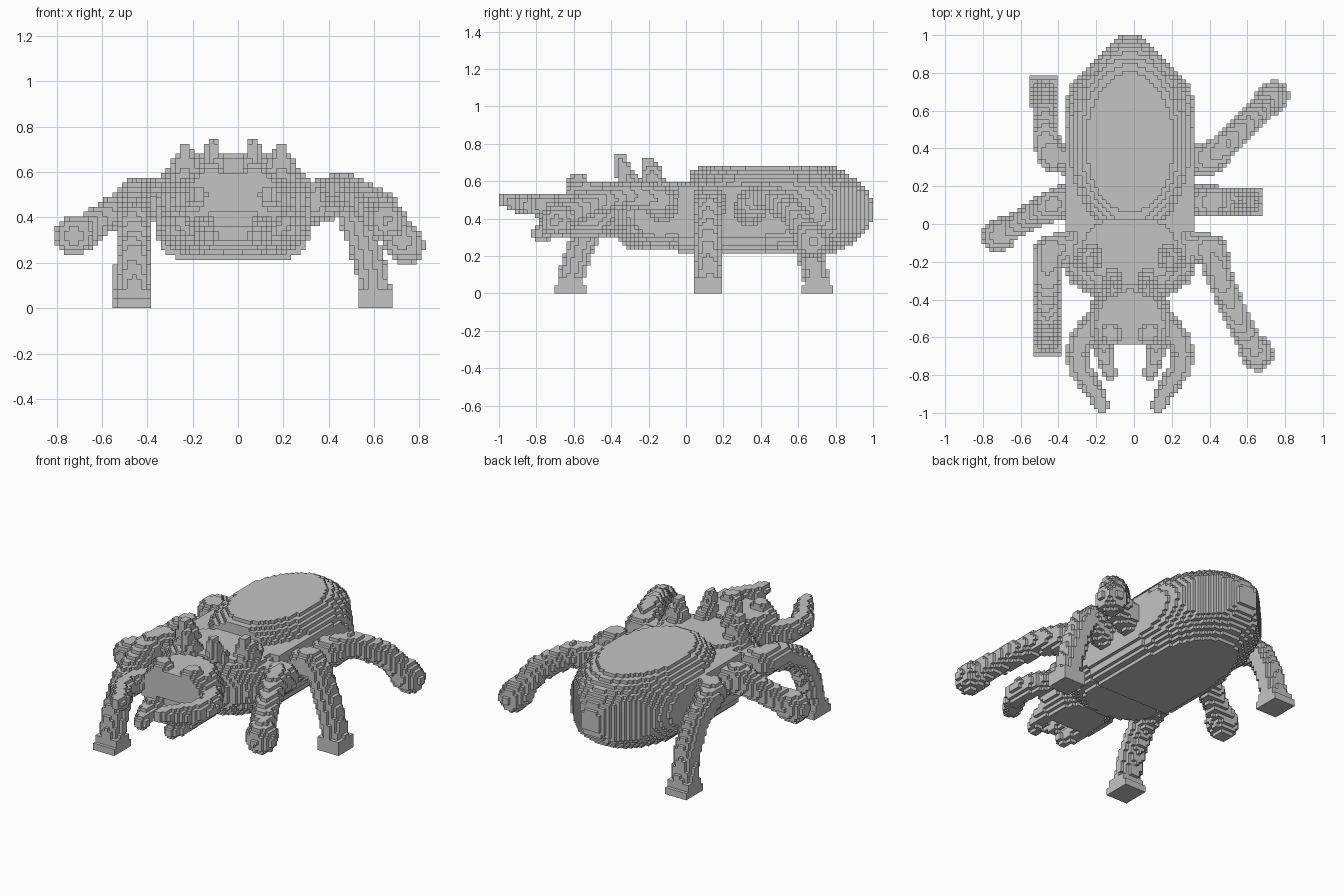
import bpy, bmesh, math
from mathutils import Vector

if "Cube" in bpy.data.objects:
    bpy.data.objects.remove(bpy.data.objects["Cube"])

S = 2 / 94    # block size
MID = -S      # body's mirror line
owner = {}    # block cell -> part name

grey = bpy.data.materials.new("grey")
grey.use_nodes = True
grey.diffuse_color = (0.55, 0.55, 0.55, 1)
grey.node_tree.nodes["Principled BSDF"].inputs["Base Color"].default_value = (0.55, 0.55, 0.55, 1)


def fill(name, lo, hi, inside):
    """Claim every block between lo and hi whose centre passes the test."""
    spans = [range(math.floor(a / S) - 1, math.ceil(b / S) + 1) for a, b in zip(lo, hi)]
    for i in spans[0]:
        for j in spans[1]:
            for k in spans[2]:
                if k >= 0 and inside(Vector((i + .5, j + .5, k + .5)) * S):
                    owner.setdefault((i, j, k), name)


def ellipsoid(name, c, r, lo, hi, corner=9):
    """Ellipsoid trimmed flat by a box and by upright diagonal planes."""
    def inside(p):
        if any(not a <= v <= b for v, a, b in zip(p, lo, hi)):
            return False
        if abs(p.x - c[0]) + abs(p.y - c[1]) > corner:
            return False
        return sum(((v - m) / q) ** 2 for v, m, q in zip(p, c, r)) <= 1
    fill(name, lo, hi, inside)


def box(name, lo, hi):
    fill(name, lo, hi, lambda p: all(a <= v <= b for v, a, b in zip(p, lo, hi)))


def limb(name, points, radii):
    """Chain of tapered round segments."""
    pts = [Vector(p) for p in points]
    for a, b, ra, rb in zip(pts, pts[1:], radii, radii[1:]):
        d, m = b - a, max(ra, rb)

        def inside(p):
            t = min(1, max(0, (p - a).dot(d) / d.length_squared))
            return (p - a - d * t).length <= ra + (rb - ra) * t
        lo = [min(u, v) - m for u, v in zip(a, b)]
        hi = [max(u, v) + m for u, v in zip(a, b)]
        fill(name, lo, hi, inside)


def pair(name, points, radii):
    """Left and right copies, x measured from the mirror line."""
    for side, s in (("left", 1), ("right", -1)):
        limb(f"{side}_{name}", [(MID + s * x, y, z) for x, y, z in points], radii)


# Body
ellipsoid("abdomen", (MID, .43, .445), (.365, .575, .295), (-.36, .03, .21), (.32, 1, .68), .62)
fill("waist", (-.36, -.05, .21), (.32, .42, .575),
     lambda p: -.05 < p.y < .42 and .21 < p.z < .575 and abs(p.x - MID) < .34
     and ((p.x - MID) / .38) ** 2 + ((p.z - .44) / .3) ** 2 < 1)
ellipsoid("thorax", (MID, -.14, .42), (.385, .285, .22), (-.36, -.44, .23), (.32, .1, .6))
ellipsoid("head", (MID, -.53, .46), (.235, .23, .2), (-.26, -.64, .3), (.22, -.3, .6))

# Mouth slot
for cell in [c for c, n in owner.items() if n == "head"]:
    x, y, z = [(v + .5) * S for v in cell]
    if y < -.6 and abs(x - MID) < .1 and .36 < z < .43:
        del owner[cell]

# Horns, eyes, jaws and fangs
pair("rear_horn", [(.21, -.18, .57), (.21, -.18, .63), (.21, -.2, .7)], (.085, .06, .03))
pair("front_horn", [(.09, -.29, .58), (.09, -.33, .64), (.09, -.35, .715)], (.06, .045, .03))
pair("eye", [(.1, -.58, .56), (.1, -.58, .585)], (.065, .06))
pair("jaw", [(.16, -.5, .46), (.25, -.6, .47), (.28, -.69, .47), (.265, -.77, .47),
             (.18, -.9, .48), (.15, -.96, .5)], (.07, .065, .06, .06, .05, .04))
pair("fang", [(.13, -.56, .37), (.14, -.68, .34), (.11, -.79, .32)], (.055, .05, .04))

# Legs: path from hip to foot, three planted and three raised
planted = {
    "right_front_leg": [(-.32, -.12, .46), (-.44, -.14, .5), (-.46, -.3, .49),
                        (-.46, -.48, .39), (-.46, -.57, .24), (-.46, -.62, .06)],
    "right_back_leg": [(-.32, .34, .46), (-.43, .36, .5), (-.47, .46, .48),
                       (-.47, .58, .4), (-.47, .66, .24), (-.48, .7, .06)],
    "left_middle_leg": [(.3, .12, .44), (.42, .12, .5), (.49, .12, .46),
                        (.55, .12, .3), (.59, .12, .16), (.61, .12, .06)],
}
raised = {
    "right_middle_leg": [(-.3, .15, .44), (-.43, .1, .49), (-.57, .03, .41), (-.7, -.05, .33)],
    "left_front_leg": [(.3, -.12, .46), (.41, -.14, .5), (.46, -.3, .53),
                       (.55, -.51, .48), (.64, -.67, .4)],
    "left_back_leg": [(.3, .34, .44), (.41, .35, .48), (.5, .43, .52),
                      (.64, .57, .44), (.725, .66, .3)],
}
for name, path in planted.items():
    limb(name, path, [.085, .085] + [.07] * 4)
    x, y, _ = path[-1]
    box(name, (x - .08, y - .08, 0), (x + .08, y + .08, .045))
    box(name, (x - .07, y - .07, .045), (x + .07, y + .07, .085))
for name, path in raised.items():
    limb(name, path, [.085, .085] + [.068] * 3)
    tip, step = Vector(path[-1]), Vector(path[-1]) - Vector(path[-2])
    limb(name, [tip, tip + step.normalized() * .03], (.085, .085))

# Turn the blocks into one shell per part, skipping hidden faces
SIDES = {(1, 0, 0): ((1, 0, 0), (1, 1, 0), (1, 1, 1), (1, 0, 1)),
         (-1, 0, 0): ((0, 0, 0), (0, 0, 1), (0, 1, 1), (0, 1, 0)),
         (0, 1, 0): ((0, 1, 0), (0, 1, 1), (1, 1, 1), (1, 1, 0)),
         (0, -1, 0): ((0, 0, 0), (1, 0, 0), (1, 0, 1), (0, 0, 1)),
         (0, 0, 1): ((0, 0, 1), (1, 0, 1), (1, 1, 1), (0, 1, 1)),
         (0, 0, -1): ((0, 0, 0), (0, 1, 0), (1, 1, 0), (1, 0, 0))}
shells = {}
for cell, name in owner.items():
    bm, corners = shells.setdefault(name, (bmesh.new(), {}))
    for side, quad in SIDES.items():
        if tuple(a + b for a, b in zip(cell, side)) in owner:
            continue
        ring = []
        for q in quad:
            key = tuple(a + b for a, b in zip(cell, q))
            if key not in corners:
                corners[key] = bm.verts.new(Vector(key) * S)
            ring.append(corners[key])
        bm.faces.new(ring)

for name, (bm, _) in shells.items():
    mesh = bpy.data.meshes.new(name)
    bm.to_mesh(mesh)
    bm.free()
    mesh.materials.append(grey)
    bpy.context.collection.objects.link(bpy.data.objects.new(name, mesh))
